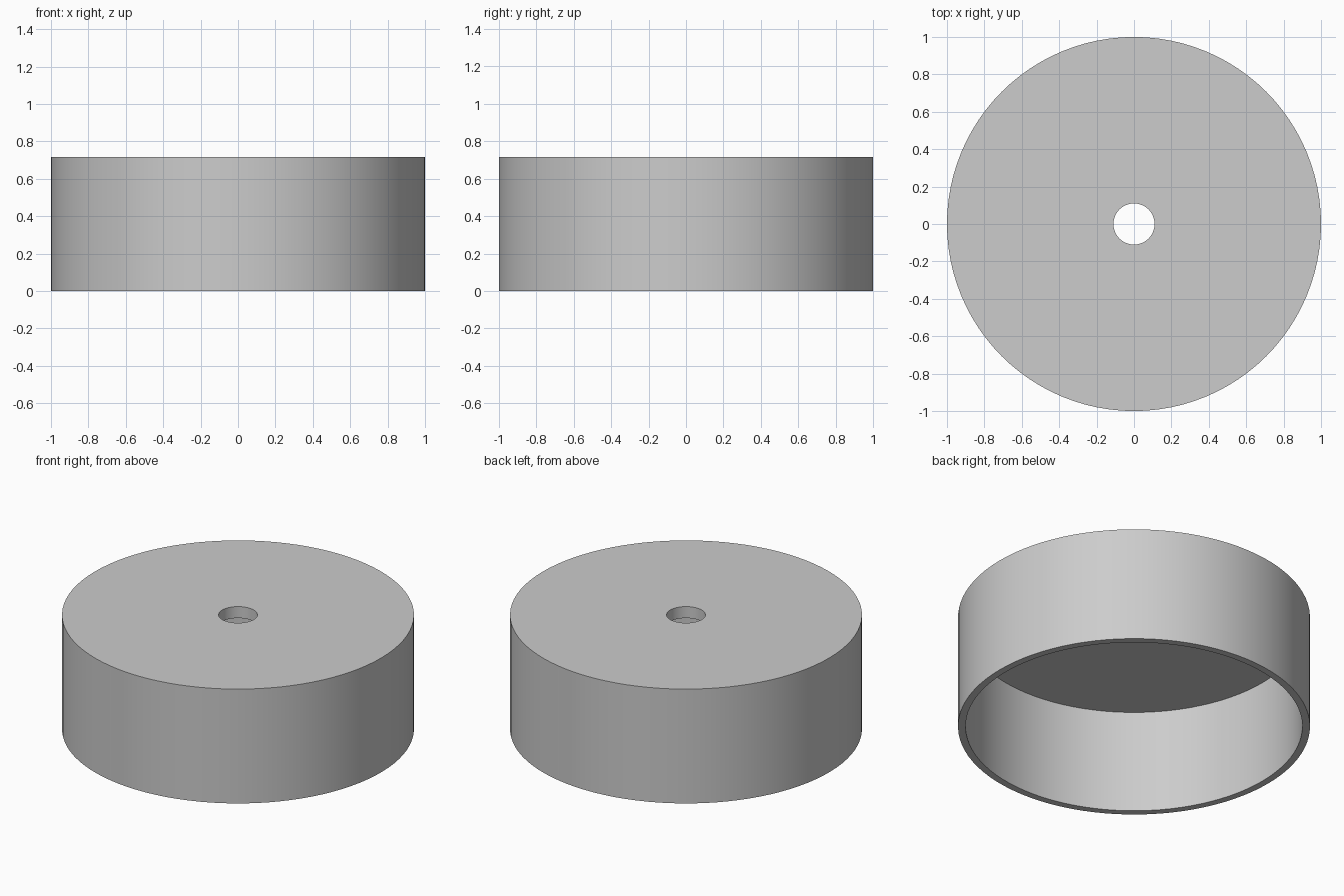
import bpy, bmesh, math

if "Cube" in bpy.data.objects:
    bpy.data.objects.remove(bpy.data.objects["Cube"])

SEGMENTS = 96
HEIGHT = 0.717
OUTER, INNER, HOLE = 1.0, 0.957, 0.11
CEILING = 0.645

# Closed cross-section (radius, height) of the hollow cap
profile = [(OUTER, 0), (OUTER, HEIGHT), (HOLE, HEIGHT),
           (HOLE, CEILING), (INNER, CEILING), (INNER, 0)]

# Lathe the section around z
bm = bmesh.new()
rings = []
for r, z in profile:
    rings.append([bm.verts.new((r * math.cos(2 * math.pi * i / SEGMENTS),
                                r * math.sin(2 * math.pi * i / SEGMENTS), z))
                  for i in range(SEGMENTS)])
for k, a in enumerate(rings):
    b = rings[(k + 1) % len(rings)]
    for i in range(SEGMENTS):
        j = (i + 1) % SEGMENTS
        bm.faces.new((a[i], a[j], b[j], b[i]))
bmesh.ops.recalc_face_normals(bm, faces=bm.faces)

mesh = bpy.data.meshes.new("round_cap")
bm.to_mesh(mesh)
bm.free()
cap = bpy.data.objects.new("round_cap", mesh)
bpy.context.collection.objects.link(cap)

# Single light grey finish
grey = bpy.data.materials.new("light grey")
grey.diffuse_color = (0.604, 0.604, 0.604, 1)
grey.use_nodes = True
grey.node_tree.nodes["Principled BSDF"].inputs["Base Color"].default_value = grey.diffuse_color
mesh.materials.append(grey)

# Smooth walls with sharp rims
bpy.context.view_layer.objects.active = cap
cap.select_set(True)
bpy.ops.object.shade_smooth_by_angle(angle=math.radians(30))
